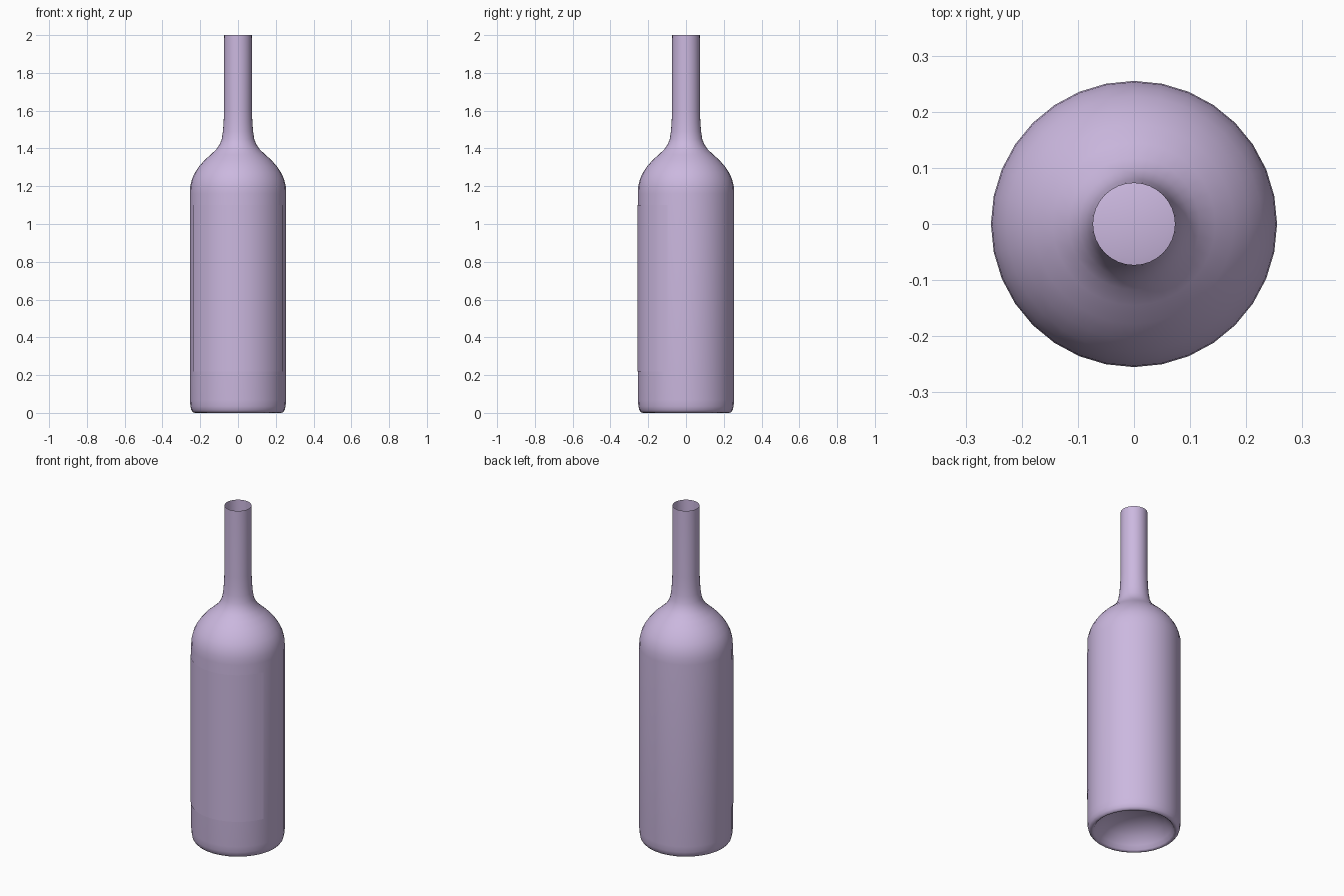
import bpy, bmesh, math

if "Cube" in bpy.data.objects:
    bpy.data.objects.remove(bpy.data.objects["Cube"])

SIDES = 32

lilac = bpy.data.materials.new("lilac_glass")
lilac.diffuse_color = (0.60, 0.48, 0.74, 1)
lilac.use_nodes = True
lilac.node_tree.nodes["Principled BSDF"].inputs["Base Color"].default_value = lilac.diffuse_color


def lathe(name, profile, start=0, steps=SIDES, angle=35):
    """Spin a (radius, z) profile round z, closed when steps covers all sides."""
    bm = bmesh.new()
    closed = steps == SIDES
    rings = []
    for i in range(steps if closed else steps + 1):
        a = 2 * math.pi * (start + i) / SIDES
        rings.append([bm.verts.new((r * math.cos(a), r * math.sin(a), z)) for r, z in profile])
    for i in range(steps):
        p, q = rings[i], rings[(i + 1) % len(rings)]
        for k in range(len(profile) - 1):
            bm.faces.new((p[k], q[k], q[k + 1], p[k + 1]))
    bmesh.ops.remove_doubles(bm, verts=bm.verts, dist=1e-5)
    me = bpy.data.meshes.new(name)
    bm.to_mesh(me)
    bm.free()
    me.materials.append(lilac)
    ob = bpy.data.objects.new(name, me)
    bpy.context.collection.objects.link(ob)
    bpy.context.view_layer.objects.active = ob
    ob.select_set(True)
    bpy.ops.object.shade_smooth_by_angle(angle=math.radians(angle))
    ob.select_set(False)
    return ob


# Bottle: hollow punt, rounded foot, straight body, shoulder, open neck
lathe("bottle", [
    (0, 0.12), (0.06, 0.117), (0.12, 0.10), (0.17, 0.07), (0.205, 0.03),
    (0.218, 0.008), (0.228, 0.0), (0.238, 0.003), (0.247, 0.014), (0.252, 0.035),
    (0.255, 0.07), (0.255, 1.16), (0.253, 1.20), (0.243, 1.24), (0.228, 1.272),
    (0.206, 1.305), (0.178, 1.337), (0.145, 1.367), (0.117, 1.393), (0.098, 1.42),
    (0.086, 1.45), (0.080, 1.49), (0.076, 1.54), (0.074, 1.60), (0.073, 2.0),
], angle=60)

# Paper label wrapped round the front of the body
lathe("front_label", [(0.2575, 0.22), (0.2575, 1.10)], start=18, steps=12)
